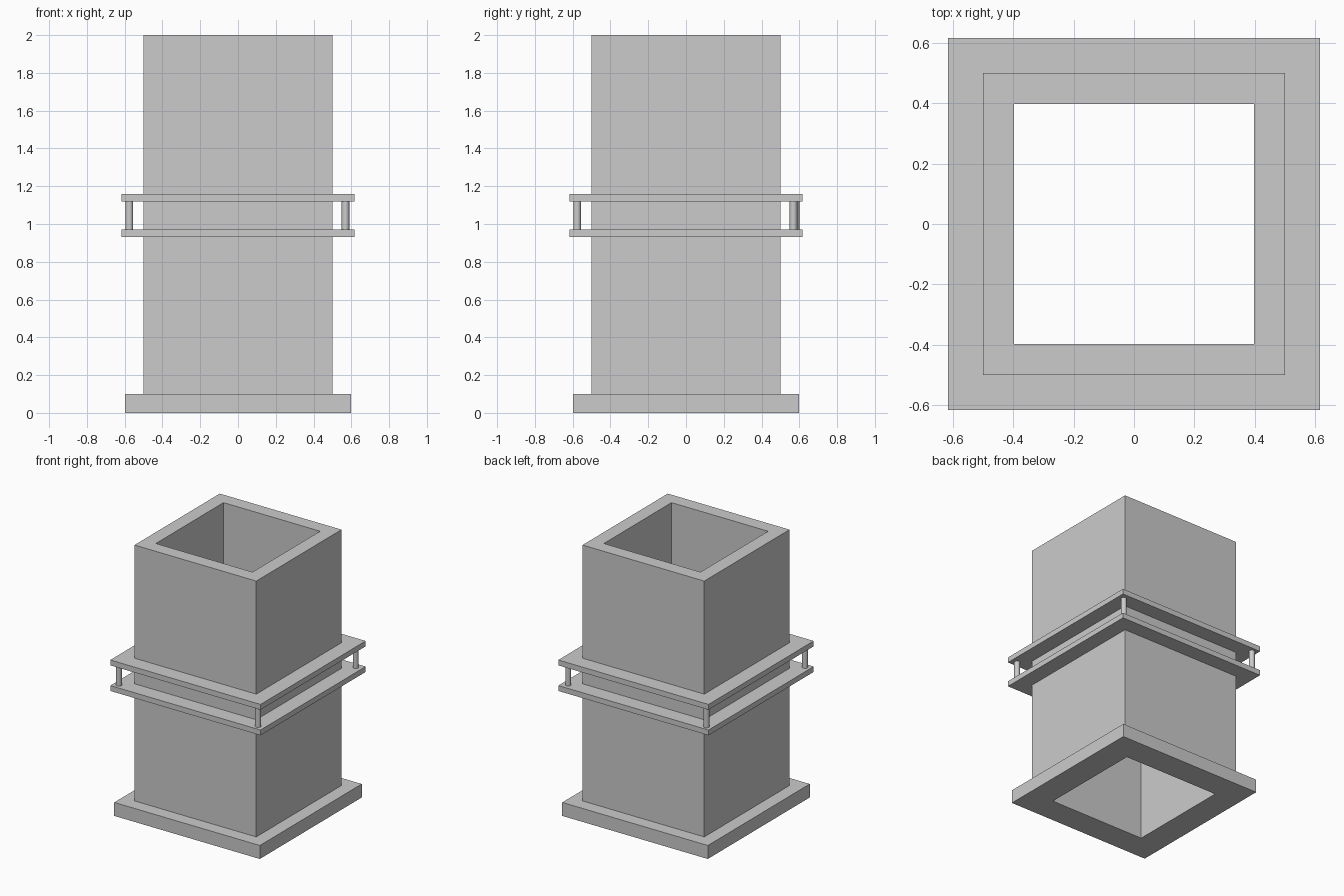
import bpy
import math

if "Cube" in bpy.data.objects:
    bpy.data.objects.remove(bpy.data.objects["Cube"])


def square_ring(name, profile):
    """Sweep a closed (half_width, z) profile around four square corners."""
    corners = [(-1, -1), (1, -1), (1, 1), (-1, 1)]
    n = len(profile)
    verts = [(sx * w, sy * w, z) for sx, sy in corners for w, z in profile]
    faces = []
    for c in range(4):
        d = (c + 1) % 4
        for i in range(n):
            j = (i + 1) % n
            faces.append((c * n + i, d * n + i, d * n + j, c * n + j))
    mesh = bpy.data.meshes.new(name)
    mesh.from_pydata(verts, [], faces)
    mesh.update()
    obj = bpy.data.objects.new(name, mesh)
    bpy.context.collection.objects.link(obj)
    return obj


# Hollow square shaft with a wider foot
square_ring("shaft_with_foot", [(0.397, 0), (0.598, 0), (0.598, 0.1),
                                (0.5, 0.1), (0.5, 2), (0.397, 2)])

# Balcony floor and handrail plates
for name, z0, z1 in (("balcony_floor", 0.93, 0.97), ("balcony_rail", 1.12, 1.16)):
    square_ring(name, [(0.5, z0), (0.617, z0), (0.617, z1), (0.5, z1)])

# Round corner posts between the plates
posts = {"front_left": (-0.575, -0.576), "front_right": (0.569, -0.576),
         "back_right": (0.569, 0.569), "back_left": (-0.575, 0.58)}
for corner, (x, y) in posts.items():
    bpy.ops.mesh.primitive_cylinder_add(vertices=24, radius=0.02, depth=0.15,
                                        location=(x, y, 1.045))
    bpy.context.object.name = "post_" + corner
    bpy.ops.object.shade_smooth_by_angle(angle=math.radians(30))
